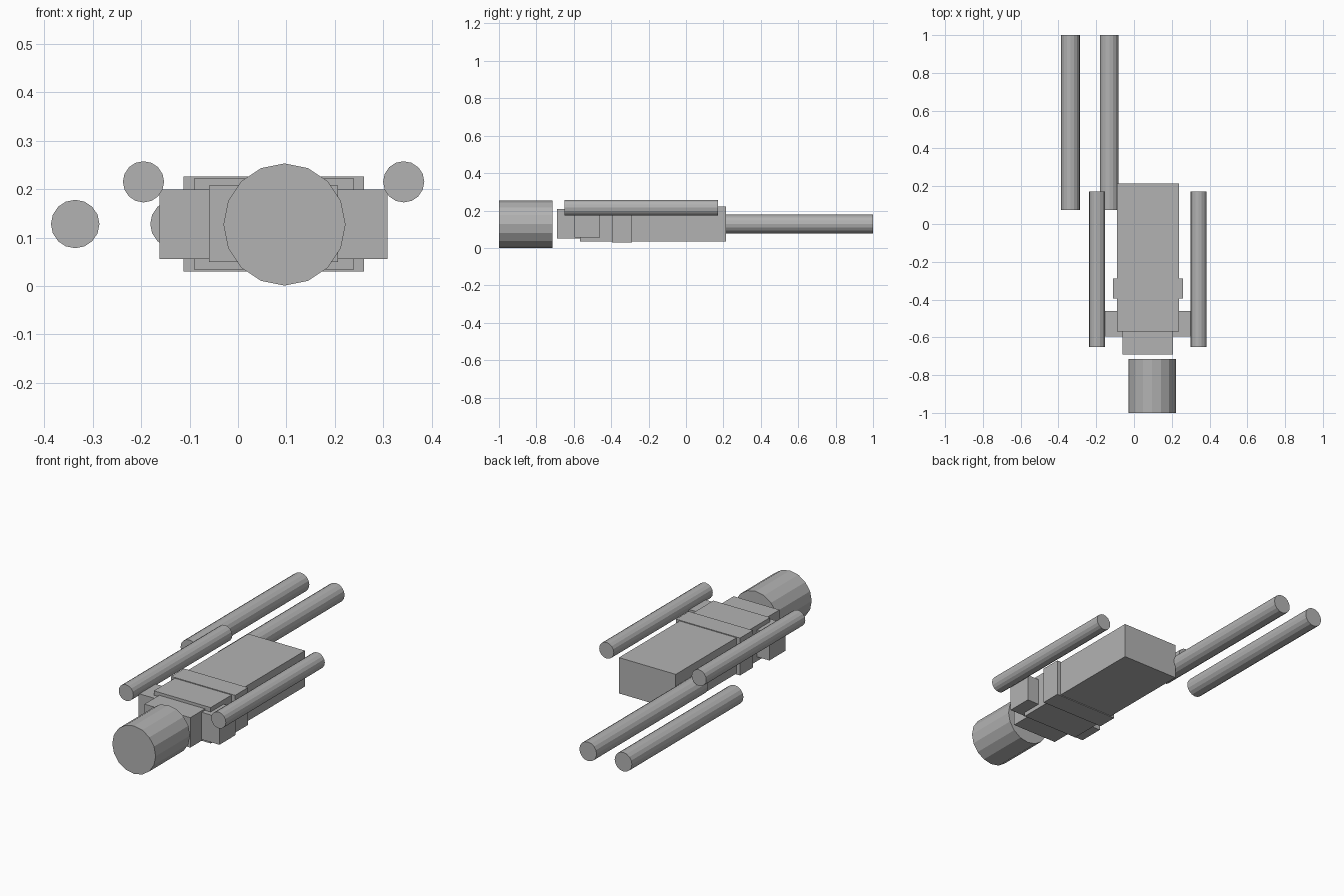
import bpy
import math

default_cube = bpy.data.objects.get("Cube")
if default_cube:
    bpy.data.objects.remove(default_cube, do_unlink=True)

# One plain grey for every part
grey = bpy.data.materials.new("plain_grey")
grey.use_nodes = True
colour = (0.45, 0.45, 0.45, 1)
grey.diffuse_color = colour
grey.node_tree.nodes["Principled BSDF"].inputs["Base Color"].default_value = colour


def finish(name):
    obj = bpy.context.object
    obj.name = name
    obj.data.materials.append(grey)
    return obj


def box(name, x, y, z):
    """Axis-aligned block given as (min, max) ranges."""
    centre = [(a + b) / 2 for a, b in (x, y, z)]
    bpy.ops.mesh.primitive_cube_add(size=1, location=centre)
    obj = finish(name)
    obj.scale = [b - a for a, b in (x, y, z)]
    bpy.ops.object.transform_apply(location=False, rotation=False, scale=True)
    return obj


def rod(name, x, z, radius, y):
    """Sixteen-sided cylinder lying along y."""
    bpy.ops.mesh.primitive_cylinder_add(
        vertices=16, radius=radius, depth=y[1] - y[0],
        location=(x, (y[0] + y[1]) / 2, z), rotation=(math.pi / 2, 0, 0))
    return finish(name)


# Front drum, separated from the body by a small gap
rod("front_drum", 0.096, 0.127, 0.126, (-1.0, -0.715))

# Stepped body
box("front_block", (-0.06, 0.206), (-0.69, -0.56), (0.05, 0.207))
box("cross_block", (-0.162, 0.309), (-0.595, -0.46), (0.056, 0.199))
box("main_body", (-0.091, 0.239), (-0.568, 0.215), (0.034, 0.222))
box("collar", (-0.112, 0.26), (-0.395, -0.288), (0.03, 0.226))

# Pair of rods beside the body
for side, x in (("right", -0.195), ("left", 0.342)):
    rod(side + "_side_rod", x, 0.215, 0.0425, (-0.65, 0.171))

# Pair of longer rods reaching back
for place, x in (("outer", -0.336), ("inner", -0.131)):
    rod(place + "_rear_rod", x, 0.128, 0.05, (0.075, 1.0))
